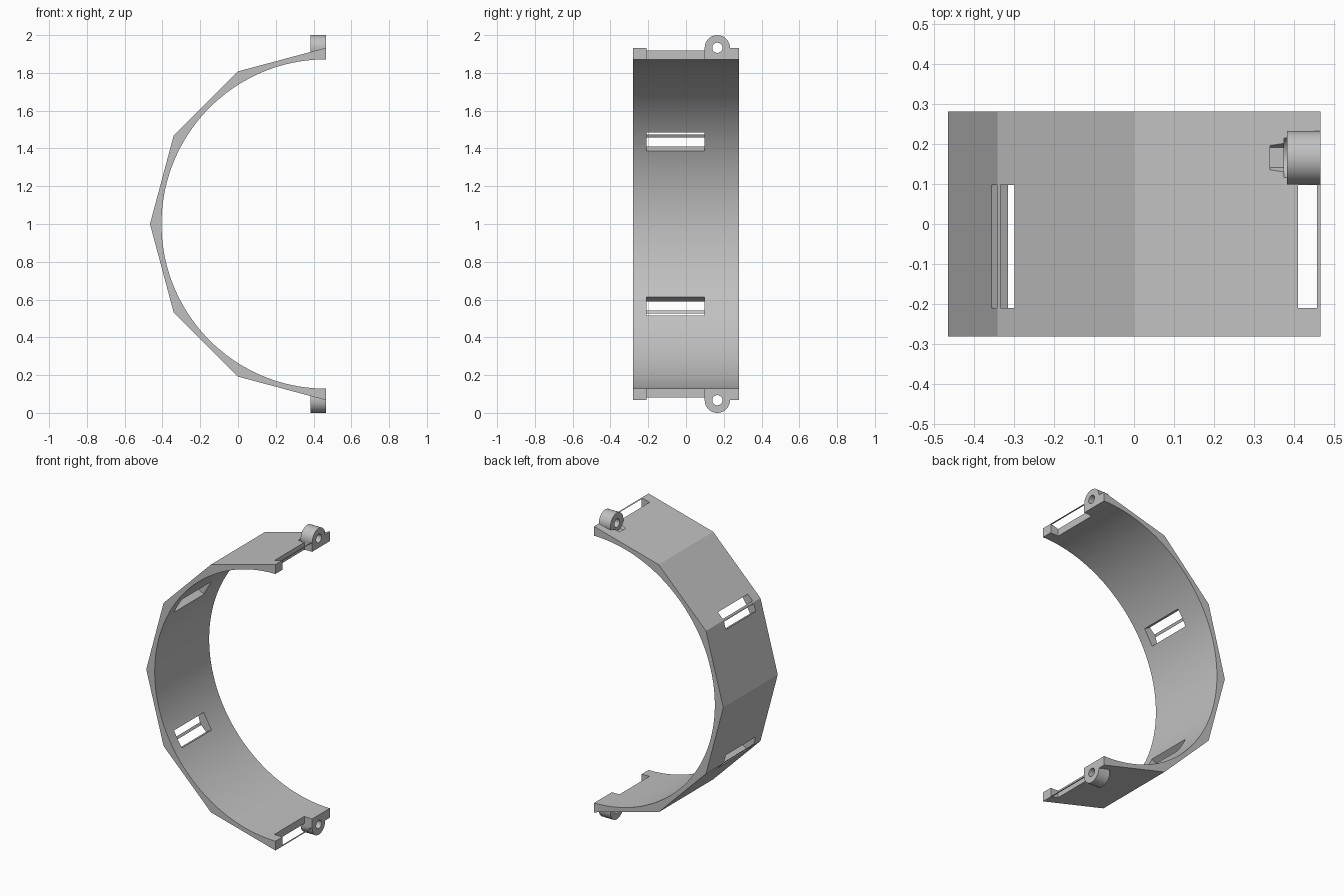
import bpy, bmesh
from math import sin, cos, pi, radians
from mathutils import Vector

cube = bpy.data.objects.get("Cube")
if cube:
    bpy.data.objects.remove(cube, do_unlink=True)

R_OUT, R_IN, HALF_W = 0.933, 0.872, 0.281
CENTRE = Vector((0.467, 0, 1))
LUG_Y = 0.166

grey = bpy.data.materials.new("mid grey")
grey.use_nodes = True
colour = (0.53, 0.53, 0.53, 1)
grey.diffuse_color = colour
grey.node_tree.nodes["Principled BSDF"].inputs["Base Color"].default_value = colour


def prism(name, points, depth):
    """Solid made by extruding a planar outline along a vector."""
    bm = bmesh.new()
    face = bm.faces.new([bm.verts.new(p) for p in points])
    extruded = bmesh.ops.extrude_face_region(bm, geom=[face], use_keep_orig=True)
    moved = [v for v in extruded["geom"] if isinstance(v, bmesh.types.BMVert)]
    bmesh.ops.translate(bm, verts=moved, vec=depth)
    bmesh.ops.recalc_face_normals(bm, faces=bm.faces)
    mesh = bpy.data.meshes.new(name)
    bm.to_mesh(mesh)
    bm.free()
    mesh.materials.append(grey)
    obj = bpy.data.objects.new(name, mesh)
    bpy.context.collection.objects.link(obj)
    return obj


def rod(name, z, radius, x0, x1, sides=48):
    """Cylinder or hexagon lying along x at the lug position."""
    pts = [(x0, LUG_Y + radius * cos(2 * pi * i / sides),
            z + radius * sin(2 * pi * i / sides)) for i in range(sides)]
    return prism(name, pts, Vector((x1 - x0, 0, 0)))


def ring_point(radius, angle, y, along=0.0):
    """Point on the ring, optionally shifted along the tangent."""
    radial = Vector((cos(angle), 0, sin(angle)))
    tangent = Vector((sin(angle), 0, -cos(angle)))
    return CENTRE + radial * radius + tangent * along + Vector((0, y, 0))


def combine(target, tool, operation):
    mod = target.modifiers.new(operation.lower(), 'BOOLEAN')
    mod.operation, mod.solver, mod.object = operation, 'EXACT', tool
    bpy.context.view_layer.objects.active = target
    bpy.ops.object.modifier_apply(modifier=mod.name)
    bpy.data.objects.remove(tool, do_unlink=True)


# Half of a twelve-sided drum
outline = [ring_point(R_OUT, radians(a), -HALF_W) for a in range(90, 271, 30)]
band = prism("half_ring_band", outline, Vector((0, 2 * HALF_W, 0)))

# Strap slots at the corners; a sliver of each corner stays as a thin bar
for a in (90, 150, 210, 270):
    corners = [(0.8, -0.057), (0.8, 0.057), (0.9306, 0.057), (0.9306, -0.057)]
    pts = [ring_point(r, radians(a), -0.21, t) for r, t in corners]
    combine(band, prism("slot_cutter", pts, Vector((0, 0.308, 0))), 'DIFFERENCE')

# Bolt lugs at both ends
lug_heights = [1 + s * R_OUT for s in (1, -1)]
for z in lug_heights:
    combine(band, rod("lug", z, 0.067, 0.383, 0.467), 'UNION')

# Round bore
bore = [ring_point(R_IN, 2 * pi * i / 144, -0.5) for i in range(144)]
combine(band, prism("bore_cutter", bore, Vector((0, 1, 0))), 'DIFFERENCE')

# Bolt holes, with a hexagonal nut recess and clearance behind each lug
for z in lug_heights:
    combine(band, rod("hole_cutter", z, 0.027, 0.36, 0.5, 32), 'DIFFERENCE')
    combine(band, rod("nut_cutter", z, 0.05, 0.34, 0.383, 6), 'DIFFERENCE')
    combine(band, rod("clearance_cutter", z, 0.055, 0.375, 0.383), 'DIFFERENCE')

# Smooth curves, crisp facets
bpy.ops.object.select_all(action='DESELECT')
band.select_set(True)
bpy.context.view_layer.objects.active = band
bpy.ops.object.shade_smooth_by_angle(angle=radians(20))
